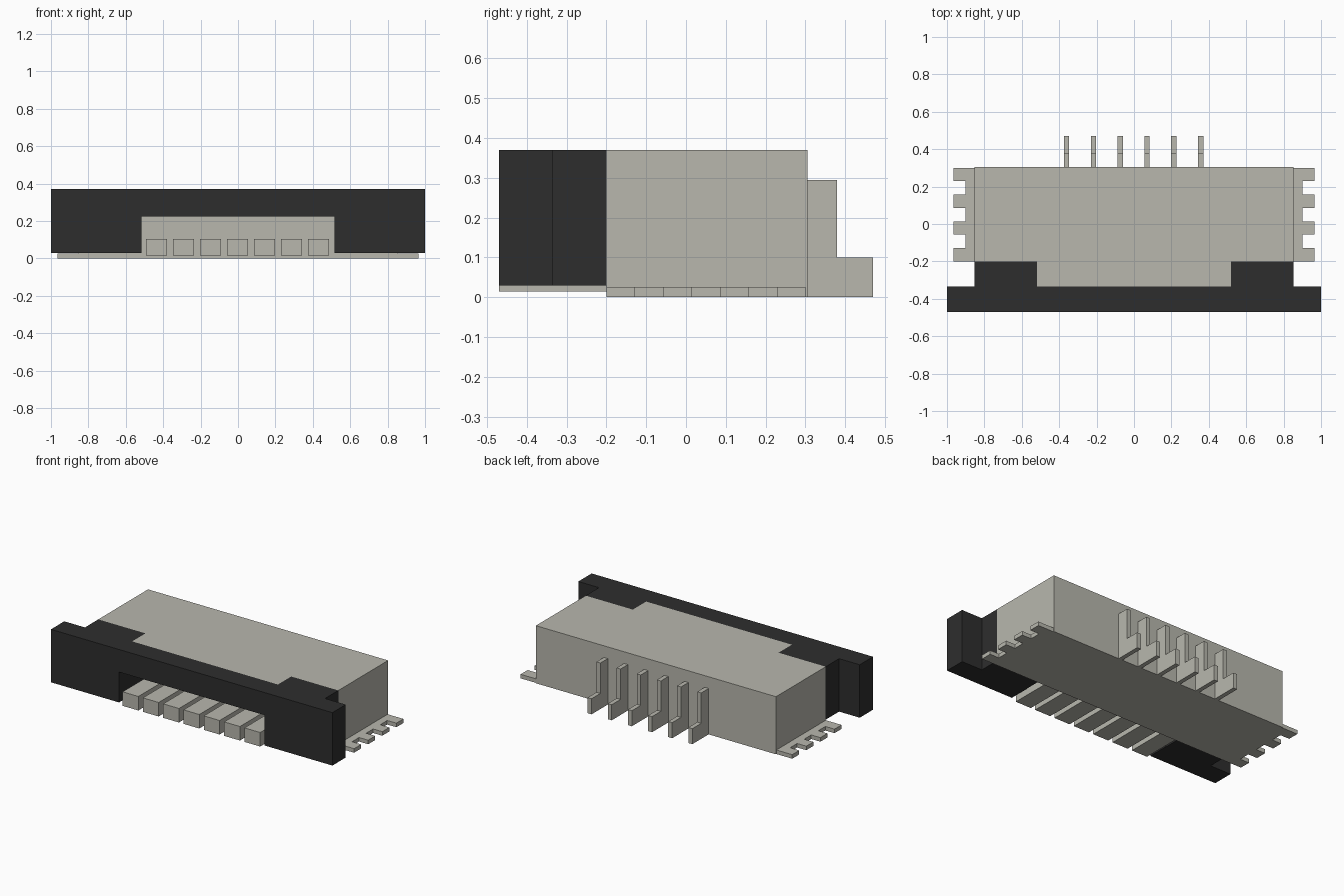
import bpy
import bmesh
from mathutils import Vector

default = bpy.data.objects.get("Cube")
if default:
    bpy.data.objects.remove(default, do_unlink=True)


def material(name, rgb):
    m = bpy.data.materials.new(name)
    m.use_nodes = True
    m.diffuse_color = (*rgb, 1)
    bsdf = next(n for n in m.node_tree.nodes if n.type == 'BSDF_PRINCIPLED')
    bsdf.inputs["Base Color"].default_value = (*rgb, 1)
    return m


BEIGE = material("warm_grey", (0.48, 0.475, 0.42))
BLACK = material("charcoal", (0.027, 0.027, 0.027))


def prism(name, outline, lo, hi, mat, axis='z'):
    """Extrude an outline: (x, y) along z, or (y, z) along x."""
    def place(a, b, c):
        return (a, b, c) if axis == 'z' else (c, a, b)
    bm = bmesh.new()
    face = bm.faces.new([bm.verts.new(place(a, b, lo)) for a, b in outline])
    top = bmesh.ops.extrude_face_region(bm, geom=[face])
    moved = [v for v in top["geom"] if isinstance(v, bmesh.types.BMVert)]
    bmesh.ops.translate(bm, verts=moved, vec=Vector(place(0, 0, hi - lo)))
    bmesh.ops.recalc_face_normals(bm, faces=bm.faces)
    mesh = bpy.data.meshes.new(name)
    bm.to_mesh(mesh)
    bm.free()
    mesh.materials.append(mat)
    obj = bpy.data.objects.new(name, mesh)
    bpy.context.collection.objects.link(obj)
    return obj


def box(name, x0, x1, y0, y1, z0, z1, mat):
    return prism(name, [(x0, y0), (x1, y0), (x1, y1), (x0, y1)], z0, z1, mat)


def mirrored(half):
    return half + [(-x, y) for x, y in reversed(half)]


TOP, SLOT, SHOULDER = 0.37, 0.225, -0.2
FRONT, BAR_BACK, BACK = -0.47, -0.335, 0.305
NOSE, SIDE = 0.518, 0.853

# Housing with its overhanging nose
box("housing", -SIDE, SIDE, SHOULDER, BACK, 0, TOP, BEIGE)
box("housing_nose", -NOSE, NOSE, BAR_BACK, SHOULDER, SLOT, TOP, BEIGE)

# Latch: bar with two arms around the nose, cable slot cut out below
half = [(NOSE, BAR_BACK), (NOSE, SHOULDER), (SIDE, SHOULDER),
        (SIDE, BAR_BACK), (1, BAR_BACK), (1, FRONT)]
latch = prism("latch", mirrored(half), 0.03, TOP, BLACK)
cutter = box("slot_cutter", -NOSE + 0.002, NOSE - 0.002, -0.6, -0.1, -0.1, SLOT, BLACK)
cutter.hide_render = True
cut = latch.modifiers.new("slot", 'BOOLEAN')
cut.operation = 'DIFFERENCE'
cut.object = cutter
bpy.context.view_layer.objects.active = latch
bpy.ops.object.modifier_apply(modifier=cut.name)
bpy.data.objects.remove(cutter, do_unlink=True)

# Row of blocks in the slot
for i in range(7):
    x = (i - 3) * 0.1443 - 0.002
    box(f"slot_block_{i + 1}", x - 0.056, x + 0.056, FRONT, SHOULDER, 0.015, 0.105, BEIGE)

# Comb-shaped solder tabs on both sides
pitch = 0.0715
for side, label in ((1, "left"), (-1, "right")):
    comb = [(side * SIDE, SHOULDER)]
    for i in range(7):
        x = side * (0.965 if i % 2 == 0 else 0.9)
        comb += [(x, SHOULDER + i * pitch), (x, SHOULDER + (i + 1) * pitch)]
    comb.append((side * SIDE, SHOULDER + 7 * pitch))
    prism(f"{label}_solder_tab", comb, 0, 0.026, BEIGE)

# Stepped contact pins at the back
step = [(BACK, 0), (0.47, 0), (0.47, 0.1), (0.38, 0.1), (0.38, 0.295), (BACK, 0.295)]
for i in range(6):
    x = (i - 2.5) * 0.1433 - 0.002
    prism(f"contact_pin_{i + 1}", step, x - 0.014, x + 0.014, BEIGE, axis='x')
